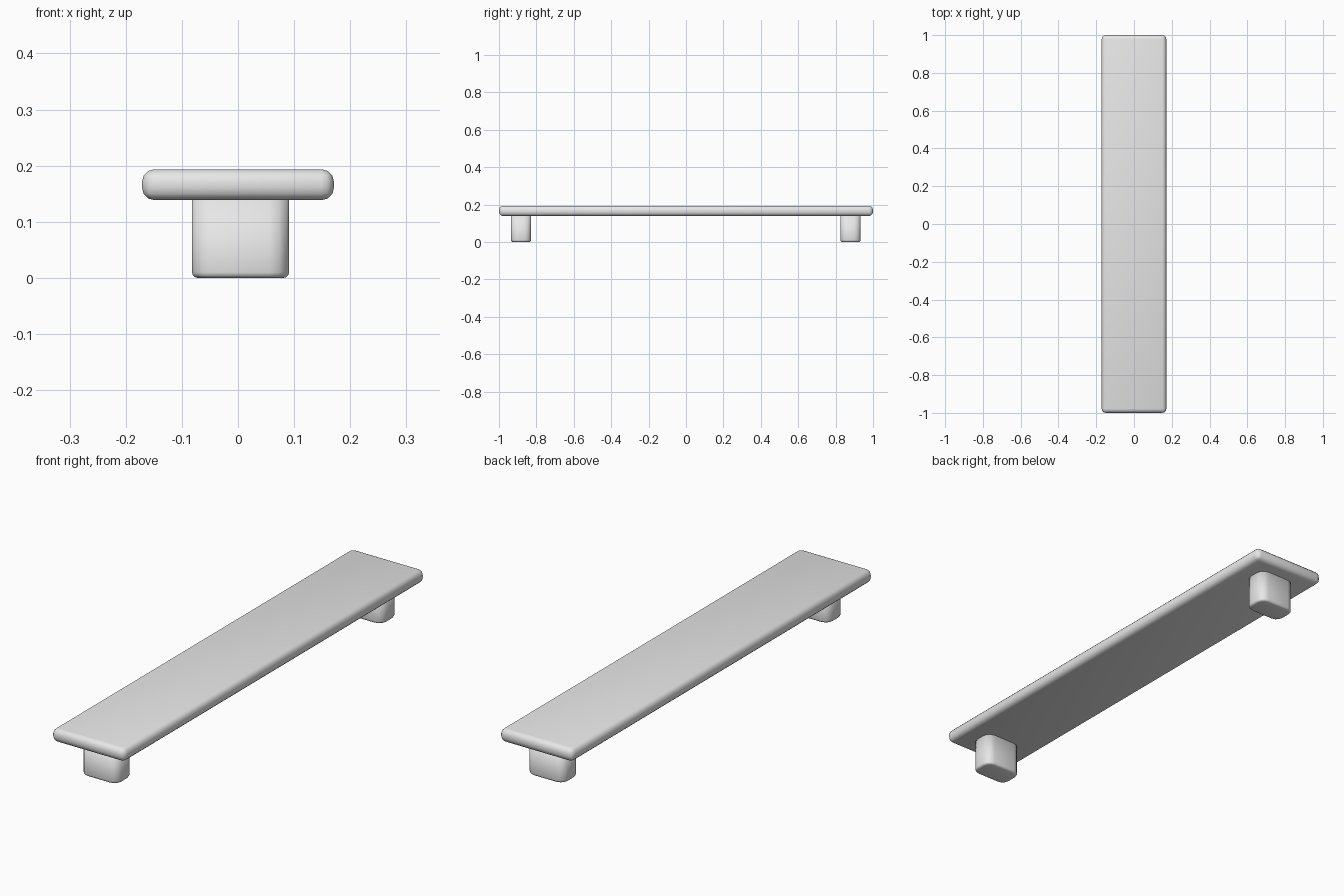
import bpy
import bmesh

if "Cube" in bpy.data.objects:
    bpy.data.objects.remove(bpy.data.objects["Cube"])

grey = bpy.data.materials.new("light_grey")
grey.diffuse_color = (0.8, 0.8, 0.8, 1)
grey.use_nodes = True
grey.node_tree.nodes["Principled BSDF"].inputs["Base Color"].default_value = grey.diffuse_color


def box(name, center, size, upright_bevel, rim_bevel, segments):
    """Smooth box: upright edges rounded first, then the level rims."""
    bm = bmesh.new()
    bmesh.ops.create_cube(bm, size=1)
    for v in bm.verts:
        v.co = [c + a * s for c, a, s in zip(center, v.co, size)]
    if upright_bevel:
        edges = [e for e in bm.edges
                 if abs(e.verts[0].co.z - e.verts[1].co.z) > size[2] / 2]
        bmesh.ops.bevel(bm, geom=edges, offset=upright_bevel,
                        segments=segments, profile=0.5, affect='EDGES')
        bottom = center[2] - size[2] / 2
        edges = [e for e in bm.edges
                 if all(abs(v.co.z - bottom) < 1e-4 for v in e.verts)]
    else:
        edges = bm.edges[:]
    bmesh.ops.bevel(bm, geom=edges, offset=rim_bevel, segments=segments,
                    profile=0.5, affect='EDGES')
    bmesh.ops.recalc_face_normals(bm, faces=bm.faces)
    mesh = bpy.data.meshes.new(name)
    bm.to_mesh(mesh)
    bm.free()
    mesh.materials.append(grey)
    mesh.shade_smooth()
    obj = bpy.data.objects.new(name, mesh)
    bpy.context.collection.objects.link(obj)


# Long plank
box("plank", (0, 0, 0.166), (0.342, 2.0, 0.055), 0, 0.022, 3)

# Short legs near both ends
for name, y in (("front_leg", -0.882), ("back_leg", 0.88)):
    box(name, (0.0045, y, 0.073), (0.173, 0.108, 0.146), 0.035, 0.01, 3)
